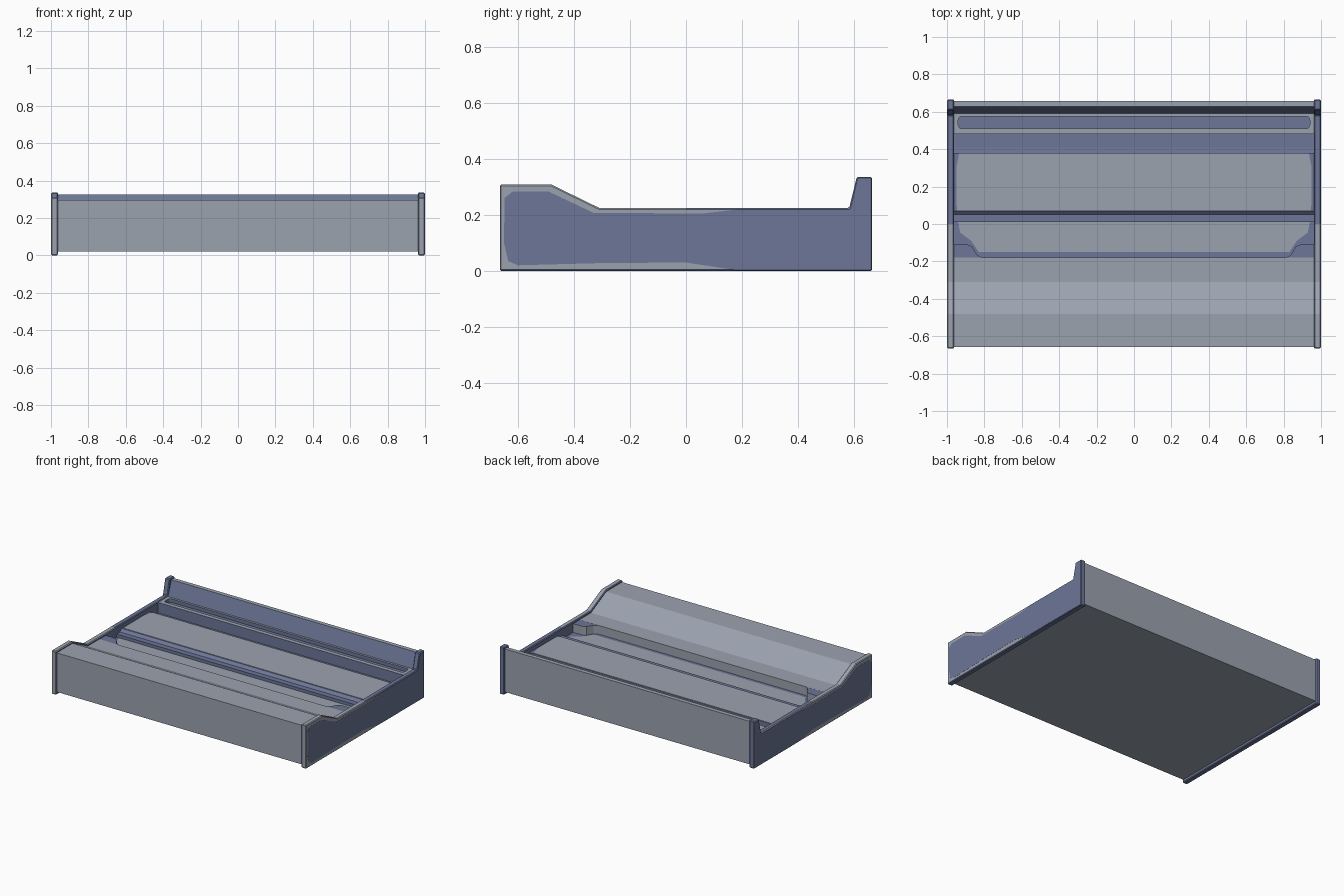
import bpy, bmesh, math
from mathutils import Vector

if "Cube" in bpy.data.objects:
    bpy.data.objects.remove(bpy.data.objects["Cube"])


def material(name, rgb):
    m = bpy.data.materials.new(name)
    m.diffuse_color = (*rgb, 1)
    m.use_nodes = True
    m.node_tree.nodes["Principled BSDF"].inputs["Base Color"].default_value = m.diffuse_color
    return m


MATS = [material("light_grey", (0.33, 0.365, 0.43)),
        material("slate_blue", (0.15, 0.18, 0.31))]
GREY, BLUE = 0, 1


def prism(name, pts, lo, hi, axis, rule):
    """Extrude a 2D outline: axis 'x' takes (y, z) points, 'z' takes (x, y)."""
    bm = bmesh.new()
    put = (lambda p, t: (t, p[0], p[1])) if axis == 'x' else (lambda p, t: (p[0], p[1], t))
    a = [bm.verts.new(put(p, lo)) for p in pts]
    b = [bm.verts.new(put(p, hi)) for p in pts]
    n = len(pts)
    bm.faces.new(a)
    bm.faces.new(b)
    for i in range(n):
        bm.faces.new((a[i], a[(i + 1) % n], b[(i + 1) % n], b[i]))
    bmesh.ops.recalc_face_normals(bm, faces=bm.faces)
    for f in bm.faces:
        f.material_index = rule(f.calc_center_median(), f.normal)
    me = bpy.data.meshes.new(name)
    bm.to_mesh(me)
    bm.free()
    for m in MATS:
        me.materials.append(m)
    ob = bpy.data.objects.new(name, me)
    bpy.context.collection.objects.link(ob)
    return ob


def grey(c, n):
    return GREY


def blue(c, n):
    return BLUE


def mirrored(pts):
    return pts + [(-x, y) for x, y in reversed(pts)]


# Tray body: one cross-section from front hump to back rail
def body_rule(c, n):
    if n.z < -0.5 or abs(n.y) > 0.99 and abs(c.y) > 0.6:
        return GREY
    if c.y < -0.17 or 0.47 < c.y < 0.56 and n.z > 0.5 or c.y > 0.62:
        return GREY
    return BLUE


profile = [(-0.657, 0.02), (0.657, 0.02), (0.657, 0.325), (0.627, 0.325),
           (0.59, 0.22), (0.48, 0.22), (0.48, 0.145), (0.41, 0.145), (0.38, 0.15),
           (0.38, 0.193), (0.07, 0.193), (0.05, 0.175), (0.012, 0.175),
           (0.012, 0.15), (-0.18, 0.15), (-0.18, 0.212), (-0.31, 0.212),
           (-0.48, 0.297), (-0.657, 0.297)]
body = prism("tray_body", profile, -0.962, 0.962, 'x', body_rule)

# Long rounded slot cut in the rear ledge
slot = []
r = 0.02
for cx, cy, a0 in ((0.92, 0.555, 0), (-0.92, 0.555, 90), (-0.92, 0.53, 180), (0.92, 0.53, 270)):
    for k in range(5):
        a = math.radians(a0 + k * 22.5)
        slot.append((cx + r * math.cos(a), cy + r * math.sin(a)))
cutter = prism("slot_cutter", slot, 0.195, 0.26, 'z', blue)
cutter.hide_render = True
cutter.hide_viewport = True
cutter.display_type = 'WIRE'
cut = body.modifiers.new("slot", 'BOOLEAN')
cut.operation = 'DIFFERENCE'
cut.object = cutter
cut.solver = 'EXACT'

# Bake the cut so the helper can go
bpy.context.view_layer.update()
baked = bpy.data.meshes.new_from_object(body.evaluated_get(bpy.context.evaluated_depsgraph_get()))
body.modifiers.clear()
body.data = baked
bpy.data.objects.remove(cutter)

# Grey panels lying on the blue floors
prism("main_floor_panel", [(-0.945, 0.072), (0.945, 0.072), (0.95, 0.12), (0.95, 0.3), (0.935, 0.378),
                           (-0.935, 0.378), (-0.95, 0.3), (-0.95, 0.12)], 0.192, 0.197, 'z', grey)
prism("front_floor_panel", mirrored([(0.94, 0.011), (0.93, -0.045), (0.87, -0.09), (0.83, -0.15)]),
      0.149, 0.154, 'z', grey)

# Angled corners of the front lip
for s, side in ((1, "right"), (-1, "left")):
    corner = [(0.79, -0.185), (0.81, -0.18), (0.84, -0.165), (0.865, -0.12),
              (0.89, -0.11), (0.962, -0.108), (0.962, -0.185)]
    prism("lip_corner_" + side, [(s * x, y) for x, y in corner], 0.14, 0.2115, 'z',
          lambda c, n: BLUE if n.z > 0.5 else GREY)

# Side panels with raised front hump and rear post
side_profile = [(-0.665, 0), (0.665, 0), (0.665, 0.336), (0.61, 0.336), (0.583, 0.225),
                (0.0, 0.225), (-0.31, 0.225), (-0.48, 0.308), (-0.665, 0.308)]
inlay = [(0.659, 0.004), (0.659, 0.331), (0.613, 0.331), (0.587, 0.22), (0.19, 0.22),
         (0.06, 0.205), (-0.33, 0.207), (-0.49, 0.283), (-0.62, 0.283), (-0.648, 0.26),
         (-0.65, 0.1), (-0.635, 0.035), (-0.6, 0.02), (-0.3, 0.028), (0.0, 0.03), (0.17, 0.004)]
for s, side in ((1, "right"), (-1, "left")):
    def side_rule(c, n, s=s):
        if n.x * s > 0.5 or n.y < -0.9 and c.y < -0.6:
            return GREY
        return GREY if n.z > 0.5 and c.y < -0.05 else BLUE
    panel = prism("side_panel_" + side, side_profile, *sorted((s * 0.962, s * 0.9992)), 'x', side_rule)
    bev = panel.modifiers.new("chamfer", 'BEVEL')
    bev.width = 0.005
    bev.segments = 1
    bev.limit_method = 'ANGLE'
    bev.angle_limit = math.radians(50)
    prism("side_inlay_" + side, inlay, *sorted((s * 0.998, s * 1.0)), 'x', blue)
